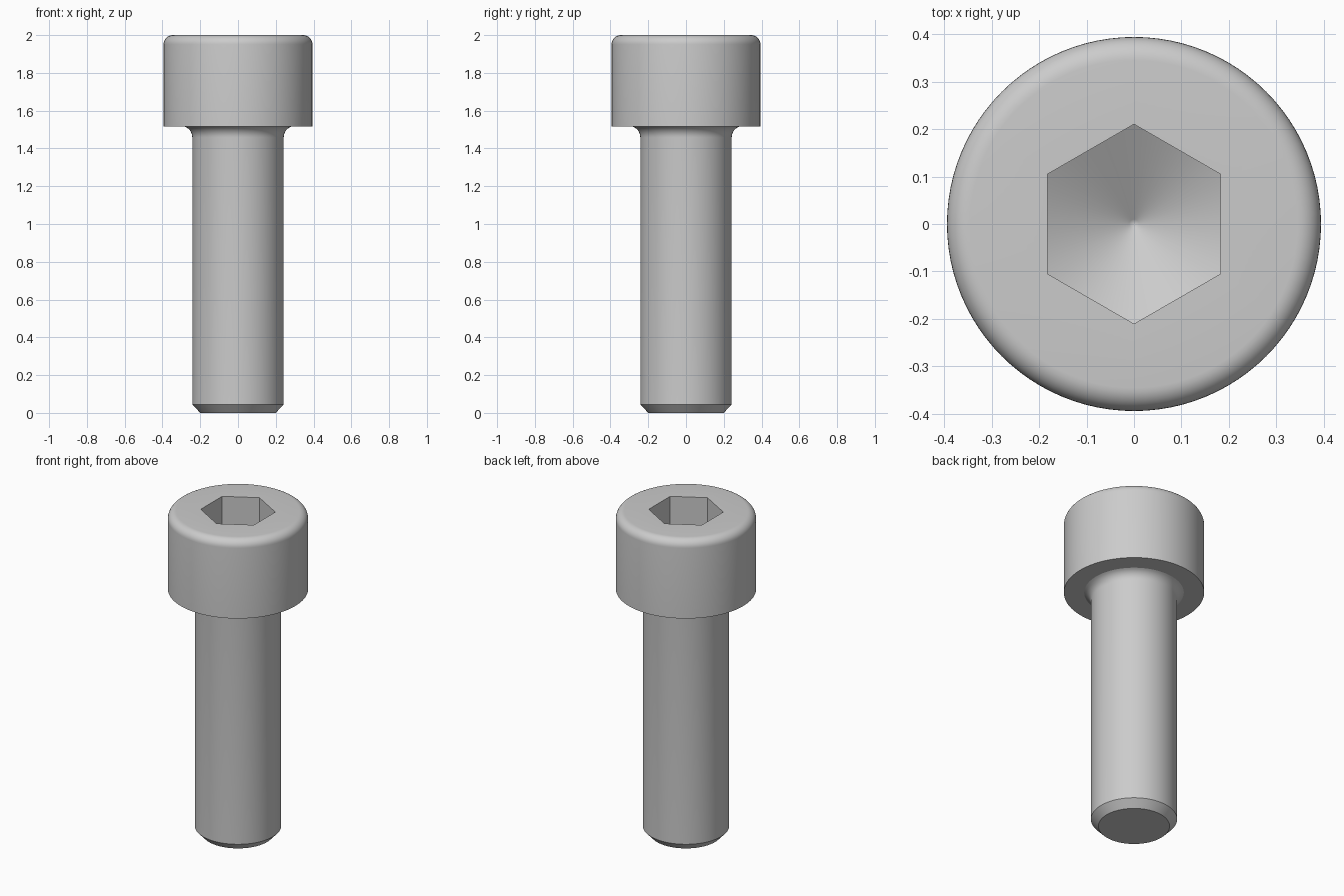
import bpy
import bmesh
from math import cos, sin, pi, radians, tan

if "Cube" in bpy.data.objects:
    bpy.data.objects.remove(bpy.data.objects["Cube"], do_unlink=True)

SEGMENTS = 96
SHAFT_R, HEAD_R = 0.242, 0.394
HEAD_Z, TOP_Z = 1.515, 2.0
SOCKET_APOTHEM, SOCKET_Z = 0.182, 1.758
CONE_SLOPE = tan(radians(30))

steel = bpy.data.materials.new("grey steel")
steel.use_nodes = True
colour = (0.6, 0.6, 0.6, 1)
steel.diffuse_color = colour
steel.node_tree.nodes["Principled BSDF"].inputs["Base Color"].default_value = colour


def arc(cx, cz, r, start, end, steps):
    """Profile points (radius, height) along a circular arc, in degrees."""
    angles = [radians(start + (end - start) * i / steps) for i in range(steps + 1)]
    return [(cx + r * cos(a), cz + r * sin(a)) for a in angles]


def hex_radius(a):
    """Distance to the hexagon outline in direction a, flats facing +x and -x."""
    return SOCKET_APOTHEM / cos((a + pi / 6) % (pi / 3) - pi / 6)


bm = bmesh.new()


def ring(radius, height):
    """Closed ring of vertices; radius and height are functions of the angle."""
    verts = []
    for i in range(SEGMENTS):
        a = 2 * pi * i / SEGMENTS
        r = radius(a)
        verts.append(bm.verts.new((r * cos(a), r * sin(a), height(r))))
    return verts


def cone_height(r):
    return SOCKET_Z + (r - SOCKET_APOTHEM / cos(pi / 6)) * CONE_SLOPE


# Outer profile: chamfered tip, shaft, fillet under the head, rounded head rim
profile = [(0.2, 0.0), (SHAFT_R, 0.045)]
profile += arc(SHAFT_R + 0.062, HEAD_Z - 0.057, 0.062, 180, 113, 7)
profile += [(HEAD_R, HEAD_Z)]
profile += arc(HEAD_R - 0.049, TOP_Z - 0.049, 0.049, 0, 90, 8)
rings = [ring(lambda a, r=r: r, lambda _, z=z: z) for r, z in profile]

# Hexagonal socket with a conical floor
rings.append(ring(hex_radius, lambda r: TOP_Z))
rings.append(ring(hex_radius, cone_height))
rings.append(ring(lambda a: 0.01, cone_height))

for low, high in zip(rings, rings[1:]):
    for i in range(SEGMENTS):
        j = (i + 1) % SEGMENTS
        bm.faces.new((low[i], low[j], high[j], high[i]))

# Close the tip and the socket point
bm.faces.new(list(reversed(rings[0])))
apex = bm.verts.new((0, 0, cone_height(0)))
for i in range(SEGMENTS):
    bm.faces.new((rings[-1][i], rings[-1][(i + 1) % SEGMENTS], apex))

bmesh.ops.recalc_face_normals(bm, faces=bm.faces)
mesh = bpy.data.meshes.new("socket_head_screw")
bm.to_mesh(mesh)
bm.free()
mesh.materials.append(steel)

screw = bpy.data.objects.new("socket_head_screw", mesh)
bpy.context.collection.objects.link(screw)
bpy.ops.object.select_all(action="DESELECT")
screw.select_set(True)
bpy.context.view_layer.objects.active = screw
bpy.ops.object.shade_smooth_by_angle(angle=radians(20))
